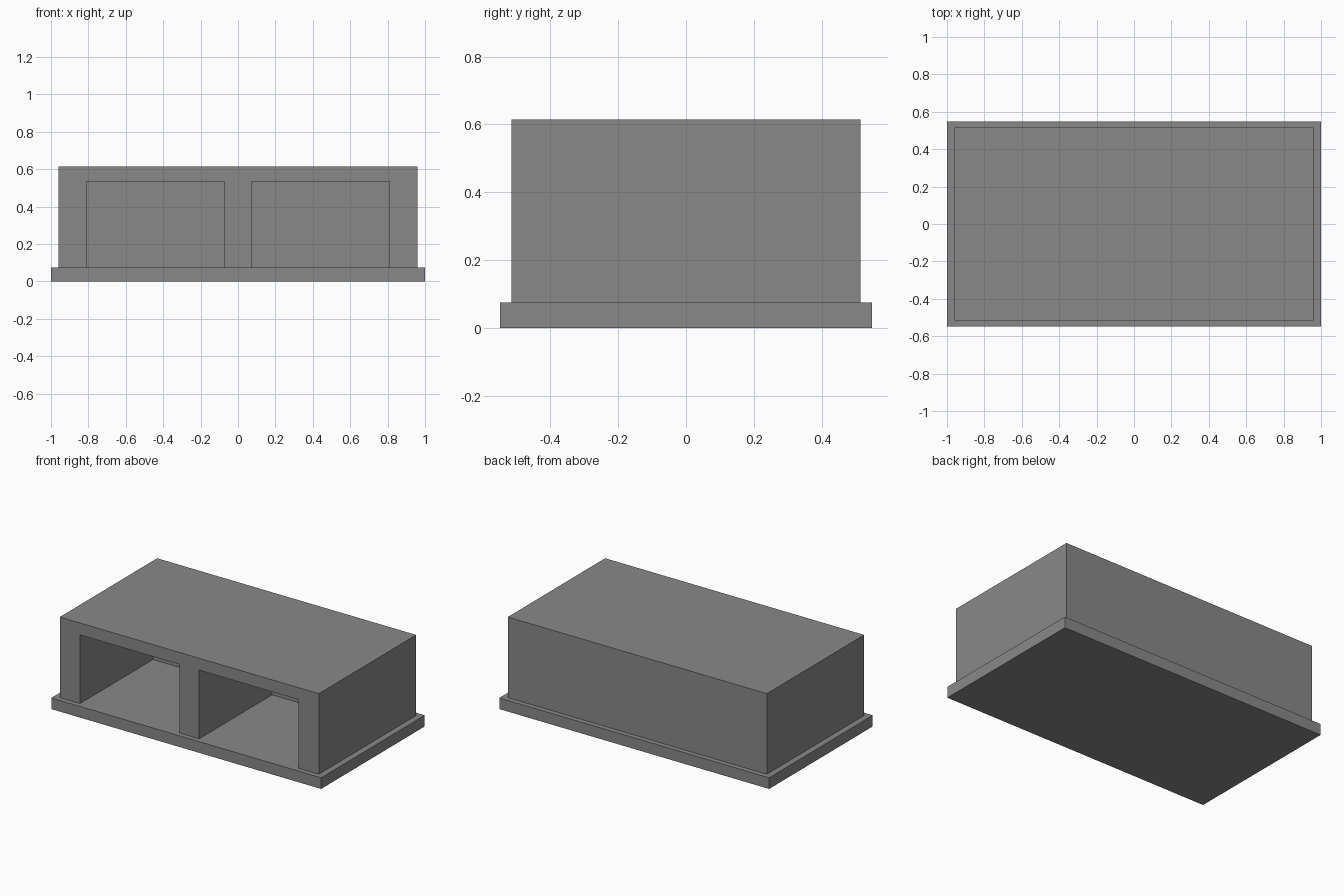
import bpy
import bmesh
from mathutils import Matrix, Vector

if "Cube" in bpy.data.objects:
    bpy.data.objects.remove(bpy.data.objects["Cube"], do_unlink=True)

concrete = bpy.data.materials.new("concrete grey")
concrete.use_nodes = True
colour = (0.25, 0.25, 0.25, 1)
concrete.diffuse_color = colour
concrete.node_tree.nodes["Principled BSDF"].inputs["Base Color"].default_value = colour


def box(name, low, high):
    """Axis-aligned box between two opposite corners."""
    low, high = Vector(low), Vector(high)
    bm = bmesh.new()
    bmesh.ops.create_cube(bm, size=1, matrix=Matrix.LocRotScale((low + high) / 2, None, high - low))
    mesh = bpy.data.meshes.new(name)
    bm.to_mesh(mesh)
    bm.free()
    mesh.materials.append(concrete)
    obj = bpy.data.objects.new(name, mesh)
    bpy.context.collection.objects.link(obj)
    return obj


# Ground slab and the solid block standing on it
slab_top = 0.075
front = -0.515
box("base_slab", (-1, -0.548, 0), (1, 0.548, slab_top))
body = box("garage_body", (-0.96, front, slab_top), (0.96, -front, 0.615))

# Two open bays cut into the front, down to the slab
for side, x0, x1 in (("right", -0.81, -0.073), ("left", 0.073, 0.81)):
    cutter = box(side + "_bay_cutter", (x0, front - 0.1, slab_top - 0.05), (x1, 0.257, 0.535))
    cutter.hide_render = True
    cut = body.modifiers.new(side + "_bay", "BOOLEAN")
    cut.operation = "DIFFERENCE"
    cut.solver = "EXACT"
    cut.object = cutter
    bpy.context.view_layer.objects.active = body
    bpy.ops.object.modifier_apply(modifier=cut.name)
    bpy.data.objects.remove(cutter, do_unlink=True)
